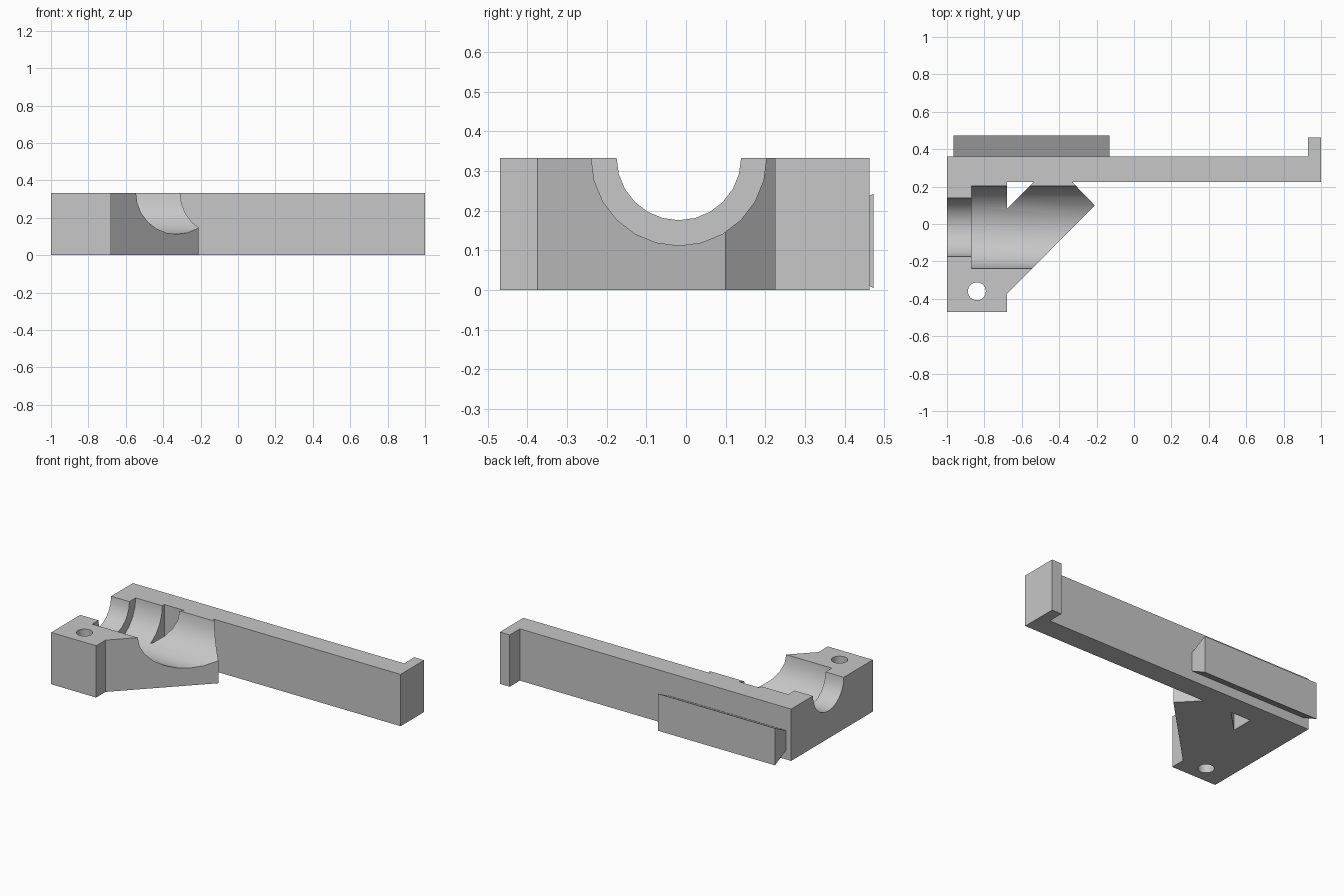
import bpy, bmesh, math
from mathutils import Matrix, Vector

if "Cube" in bpy.data.objects:
    bpy.data.objects.remove(bpy.data.objects["Cube"], do_unlink=True)

HEIGHT = 0.333
GREY = (0.57, 0.57, 0.57, 1)
mat = bpy.data.materials.new("plain grey")
mat.use_nodes = True
mat.diffuse_color = GREY
mat.node_tree.nodes["Principled BSDF"].inputs["Base Color"].default_value = GREY


def finish(name, bm):
    bmesh.ops.recalc_face_normals(bm, faces=bm.faces)
    mesh = bpy.data.meshes.new(name)
    bm.to_mesh(mesh)
    bm.free()
    mesh.materials.append(mat)
    obj = bpy.data.objects.new(name, mesh)
    bpy.context.collection.objects.link(obj)
    return obj


def prism(name, points, direction):
    """Extrude a closed outline along a direction."""
    bm = bmesh.new()
    face = bm.faces.new([bm.verts.new(p) for p in points])
    out = bmesh.ops.extrude_face_region(bm, geom=[face])
    moved = [v for v in out["geom"] if isinstance(v, bmesh.types.BMVert)]
    bmesh.ops.translate(bm, verts=moved, vec=Vector(direction))
    return finish(name, bm)


def cylinder(name, radius, depth, centre, axis="Z"):
    bm = bmesh.new()
    turn = Matrix.Rotation(math.pi / 2, 4, "Y") if axis == "X" else Matrix()
    bmesh.ops.create_cone(bm, cap_ends=True, segments=24, radius1=radius, radius2=radius,
                          depth=depth, matrix=Matrix.Translation(centre) @ turn)
    return finish(name, bm)


def cut(target, cutter):
    cutter.hide_render = True
    mod = target.modifiers.new("cut", "BOOLEAN")
    mod.operation = "DIFFERENCE"
    mod.solver = "EXACT"
    mod.object = cutter
    bpy.context.view_layer.objects.active = target
    bpy.ops.object.modifier_apply(modifier=mod.name)
    bpy.data.objects.remove(cutter, do_unlink=True)


# Long arm with end lip, joined to the angled clamp block
outline = [(-1, 0.36), (-1, -0.47), (-0.68, -0.47), (-0.68, -0.375), (-0.21, 0.1),
           (-0.33, 0.224), (1, 0.224), (1, 0.463), (0.93, 0.463), (0.93, 0.36)]
bracket = prism("bracket_body", [(x, y, 0) for x, y in outline], (0, 0, HEIGHT))

# Stepped half-round cradle
cut(bracket, cylinder("wide_bore", 0.221, 0.87, (-0.435, -0.018, HEIGHT), "X"))
cut(bracket, cylinder("narrow_bore", 0.157, 0.3, (-1, -0.018, HEIGHT), "X"))

# Triangular opening beside the arm
corner = [(-0.68, 0.224), (-0.68, 0.08), (-0.536, 0.224)]
cut(bracket, prism("corner_opening", [(x, y, -0.1) for x, y in corner], (0, 0, 0.6)))

# Bolt hole
cut(bracket, cylinder("bolt_hole", 0.048, 1, (-0.84, -0.36, 0.2)))

# Dovetail rail that widens away from the arm
section = [(0.36, 0.062), (0.473, 0.005), (0.473, 0.243), (0.36, 0.186)]
prism("dovetail_rail", [(-0.965, y, z) for y, z in section], (0.833, 0, 0))

# Smooth bores with crisp edges
bpy.ops.object.select_all(action="DESELECT")
bracket.select_set(True)
bpy.context.view_layer.objects.active = bracket
bpy.ops.object.shade_smooth_by_angle(angle=math.radians(30))
